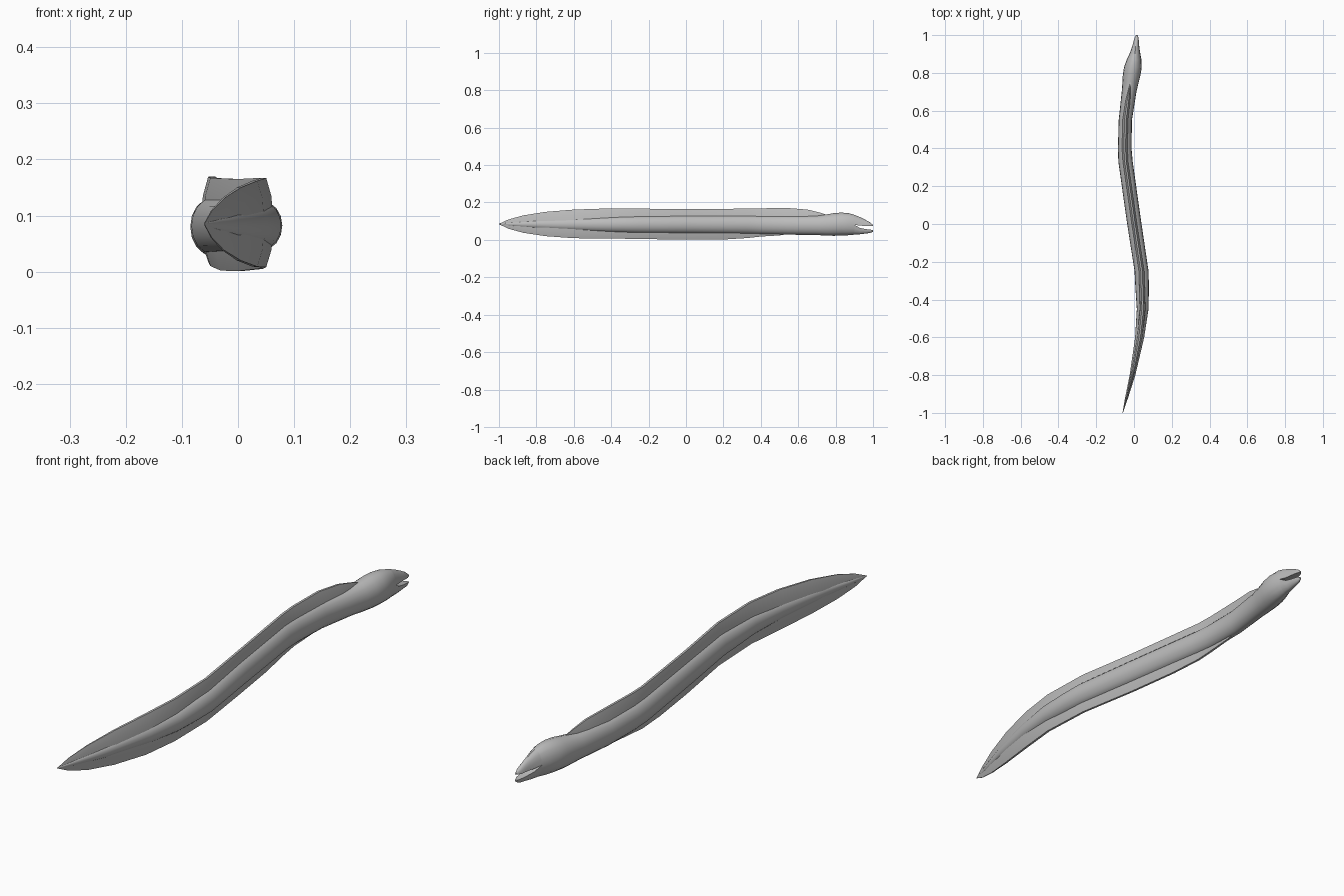
import bpy, bmesh, math

cube = bpy.data.objects.get("Cube")
if cube:
    bpy.data.objects.remove(cube, do_unlink=True)

skin = bpy.data.materials.new("grey_skin")
skin.use_nodes = True
GREY = (0.5, 0.5, 0.5, 1)
skin.diffuse_color = GREY
skin.node_tree.nodes["Principled BSDF"].inputs["Base Color"].default_value = GREY


def interp(pts, y):
    """Piecewise linear value at y, points sorted from nose to tail."""
    for (ya, a), (yb, b) in zip(pts, pts[1:]):
        if y >= yb:
            return a + (b - a) * (ya - y) / (ya - yb)
    return pts[-1][1]


# Swimming S-curve of the spine (y, x)
SPINE = [(1, .015), (.9, .005), (.83, -.006), (.7, -.026), (.55, -.046),
         (.4, -.049), (.33, -.045), (0, .002), (-.25, .04), (-.33, .043),
         (-.45, .046), (-.6, .03), (-.8, -.008), (-1, -.06)]


def loft(name, rings, angle=40):
    """Skin a list of equal-length closed rings and cap both ends."""
    bm = bmesh.new()
    loops = [[bm.verts.new(p) for p in ring] for ring in rings]
    n = len(loops[0])
    for a, b in zip(loops, loops[1:]):
        for i in range(n):
            j = (i + 1) % n
            bm.faces.new((a[i], a[j], b[j], b[i]))
    bm.faces.new(loops[0])
    bm.faces.new(loops[-1])
    bmesh.ops.recalc_face_normals(bm, faces=bm.faces)
    me = bpy.data.meshes.new(name)
    bm.to_mesh(me)
    bm.free()
    me.materials.append(skin)
    ob = bpy.data.objects.new(name, me)
    bpy.context.collection.objects.link(ob)
    bpy.ops.object.select_all(action='DESELECT')
    ob.select_set(True)
    bpy.context.view_layer.objects.active = ob
    bpy.ops.object.shade_smooth_by_angle(angle=math.radians(angle))
    return ob


def oval(y, hw, lo, hi, n=16):
    cx, cz, hz = interp(SPINE, y), (lo + hi) / 2, (hi - lo) / 2
    return [(cx + hw * math.cos(t), y, cz + hz * math.sin(t))
            for t in (2 * math.pi * i / n for i in range(n))]


def half_oval(y, hw, flat, edge, n=9):
    """Half oval with its straight side at z = flat and its crown at edge."""
    cx = interp(SPINE, y)
    return [(cx + hw * math.cos(t), y, flat + (edge - flat) * math.sin(t))
            for t in (math.pi * i / (n - 1) for i in range(n))]


# Head and body: y, half width, bottom, top
BODY = [(.9, .029, .028, .134), (.87, .039, .025, .143), (.83, .047, .023, .146),
        (.79, .047, .022, .143), (.75, .043, .023, .136), (.7, .039, .026, .13),
        (.55, .035, .028, .129), (.4, .036, .03, .13), (.33, .038, .032, .131),
        (0, .038, .034, .131), (-.25, .037, .036, .128), (-.33, .036, .038, .126),
        (-.45, .031, .042, .122), (-.6, .024, .05, .115), (-.8, .015, .062, .105),
        (-.92, .008, .073, .095), (-1, .001, .083, .087)]
loft("body", [oval(*s) for s in BODY])

# Open jaws: y, half width, mouth side, outer side
UPPER = [(.9, .029, .081, .134), (.93, .021, .076, .122), (.96, .015, .075, .107),
         (.985, .011, .073, .093), (1, .004, .073, .08)]
LOWER = [(.9, .029, .081, .028), (.93, .021, .064, .03), (.96, .015, .058, .034),
         (.985, .011, .055, .037), (1, .004, .052, .044)]
loft("upper_jaw", [half_oval(*s) for s in UPPER])
loft("lower_jaw", [half_oval(*s) for s in LOWER])

# Long fins along the back and belly (y, edge height)
BACK = [(.78, .125), (.72, .145), (.65, .162), (.55, .17), (.4, .169), (.33, .167),
        (0, .165), (-.25, .167), (-.45, .167), (-.6, .162), (-.75, .15),
        (-.87, .131), (-.95, .109), (-1, .086)]
BELLY = [(.62, .045), (.5, .024), (.4, .018), (.33, .01), (.2, .002), (0, .001),
         (-.25, .005), (-.45, .008), (-.6, .009), (-.75, .02), (-.87, .038),
         (-.95, .06), (-1, .084)]


def fin(name, edge):
    """Wedge that thins from the body's middle line to the fin edge."""
    rings = []
    for y, z in edge:
        cx = interp(SPINE, y)
        w = min(.017, .001 + (1 + y) * .05, .002 + (edge[0][0] - y) * .1)
        rings.append([(cx - w, y, .085), (cx + w, y, .085),
                      (cx + w * .8, y, .085 + (z - .085) * .6),
                      (cx + w * .25, y, z), (cx - w * .25, y, z),
                      (cx - w * .8, y, .085 + (z - .085) * .6)])
    loft(name, rings, 30)


fin("back_fin", BACK)
fin("belly_fin", BELLY)
